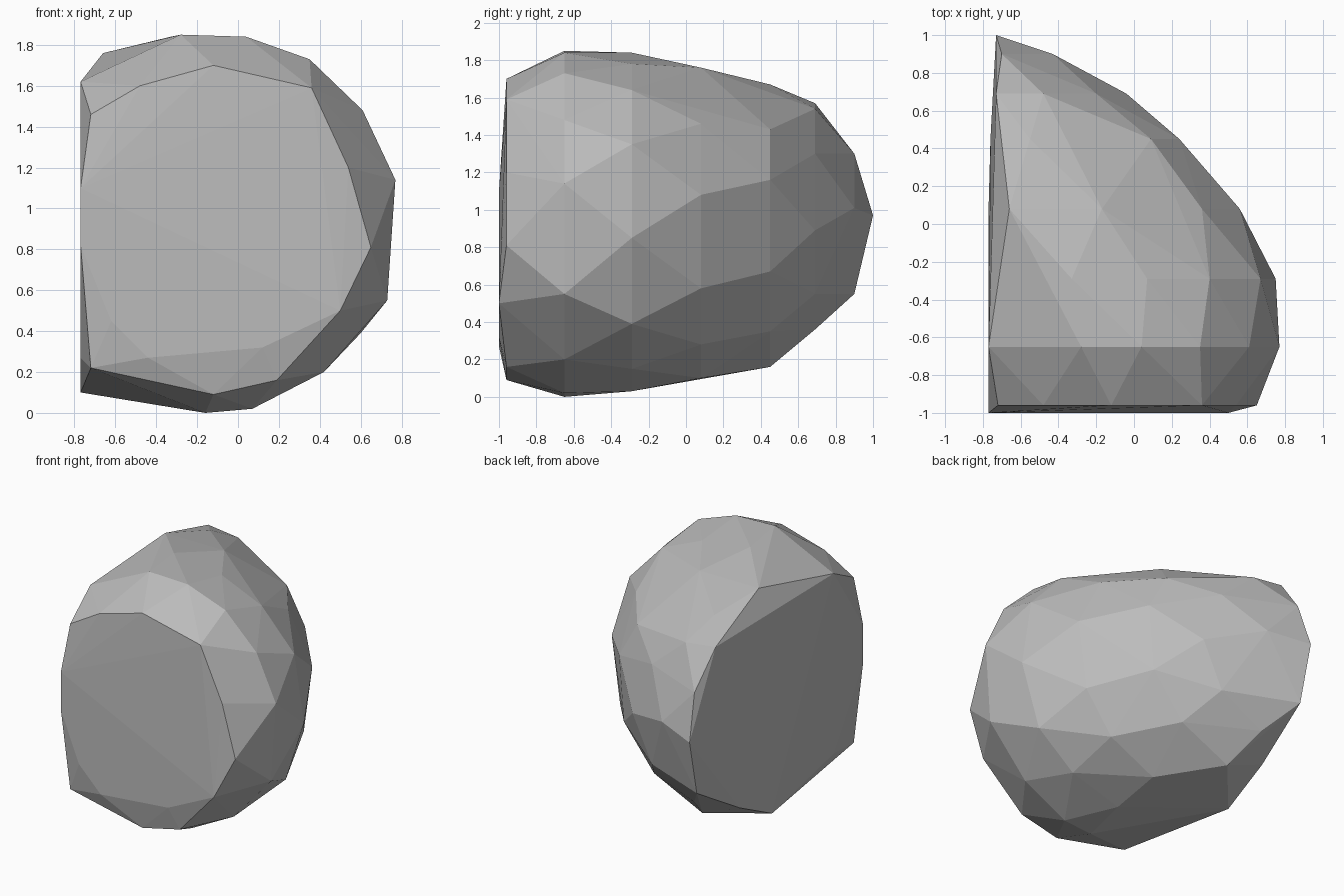
import bpy
import bmesh

# Remove the default cube only
default_cube = bpy.data.objects.get("Cube")
if default_cube:
    bpy.data.objects.remove(default_cube, do_unlink=True)


def make_material(name, colour):
    """Plain single-colour material for viewport and render."""
    material = bpy.data.materials.new(name)
    material.use_nodes = True
    material.diffuse_color = colour
    shader = material.node_tree.nodes["Principled BSDF"]
    shader.inputs["Base Color"].default_value = colour
    shader.inputs["Roughness"].default_value = 0.9
    return material


def add_section(mesh, depth, outline):
    """Place one (x, z) cross-section of the boulder at a given depth."""
    for x, z in outline:
        mesh.verts.new((x, depth, z))


def skin_sections(mesh):
    """Wrap all sections in one faceted skin and drop unused points."""
    result = bmesh.ops.convex_hull(mesh, input=mesh.verts[:])
    unused = set(result["geom_interior"]) | set(result["geom_unused"])
    loose = [item for item in unused
             if isinstance(item, bmesh.types.BMVert) and item.is_valid]
    bmesh.ops.delete(mesh, geom=loose, context="VERTS")
    bmesh.ops.recalc_face_normals(mesh, faces=mesh.faces[:])


# Broken front face: a flat centre and a rim set slightly back
front_flat = [(-.77, .82), (-.77, 1.1), (-.62, .45), (-.44, .27),
              (.12, .32), (.5, .5)]
front_rim = [(-.72, 1.46), (-.48, 1.6), (-.12, 1.7), (.36, 1.59), (.54, 1.2),
             (.65, .81), (.19, .16), (-.12, .09), (-.72, .22)]

# Shoulder, the widest part of the boulder
shoulder = [(-.77, 1.62), (-.28, 1.85), (.04, 1.84), (.35, 1.73), (.61, 1.48),
            (.77, 1.14), (.73, .55), (.42, .2), (.07, .02), (-.16, 0),
            (-.77, .27)]

# Belly, tapering away from the shoulder
belly = [(-.33, 1.84), (.07, 1.78), (.4, 1.64), (.67, 1.35), (.75, .85),
         (.6, .39), (.3, .15), (-.1, .03)]

# Rear sections, closing towards a point on the flat left side
waist = [(-.66, 1.76), (-.17, 1.76), (.36, 1.46), (.56, 1.08), (.49, .58),
         (.27, .28), (-.1, .1), (-.77, .1)]
rear = [(-.55, 1.67), (.09, 1.43), (.24, 1.16), (.2, .67), (-.05, .35),
        (-.45, .16), (-.76, .28)]
tail = [(-.73, 1.57), (-.48, 1.54), (-.2, 1.3), (-.04, .89), (-.2, .55),
        (-.55, .36)]
tail_end = [(-.7, 1.3), (-.43, 1.01), (-.72, .55)]
tip = [(-.73, .97)]

sections = [
    (-1, front_flat), (-.96, front_rim), (-.65, shoulder), (-.29, belly),
    (.08, waist), (.45, rear), (.69, tail), (.9, tail_end), (1, tip),
]

# Build the boulder
boulder_mesh = bpy.data.meshes.new("boulder")
builder = bmesh.new()
for depth, outline in sections:
    add_section(builder, depth, outline)
skin_sections(builder)
builder.to_mesh(boulder_mesh)
builder.free()

boulder = bpy.data.objects.new("boulder", boulder_mesh)
bpy.context.collection.objects.link(boulder)
boulder_mesh.materials.append(make_material("stone_grey", (.5, .5, .5, 1)))

# Keep every facet crisp
for face in boulder_mesh.polygons:
    face.use_smooth = False
